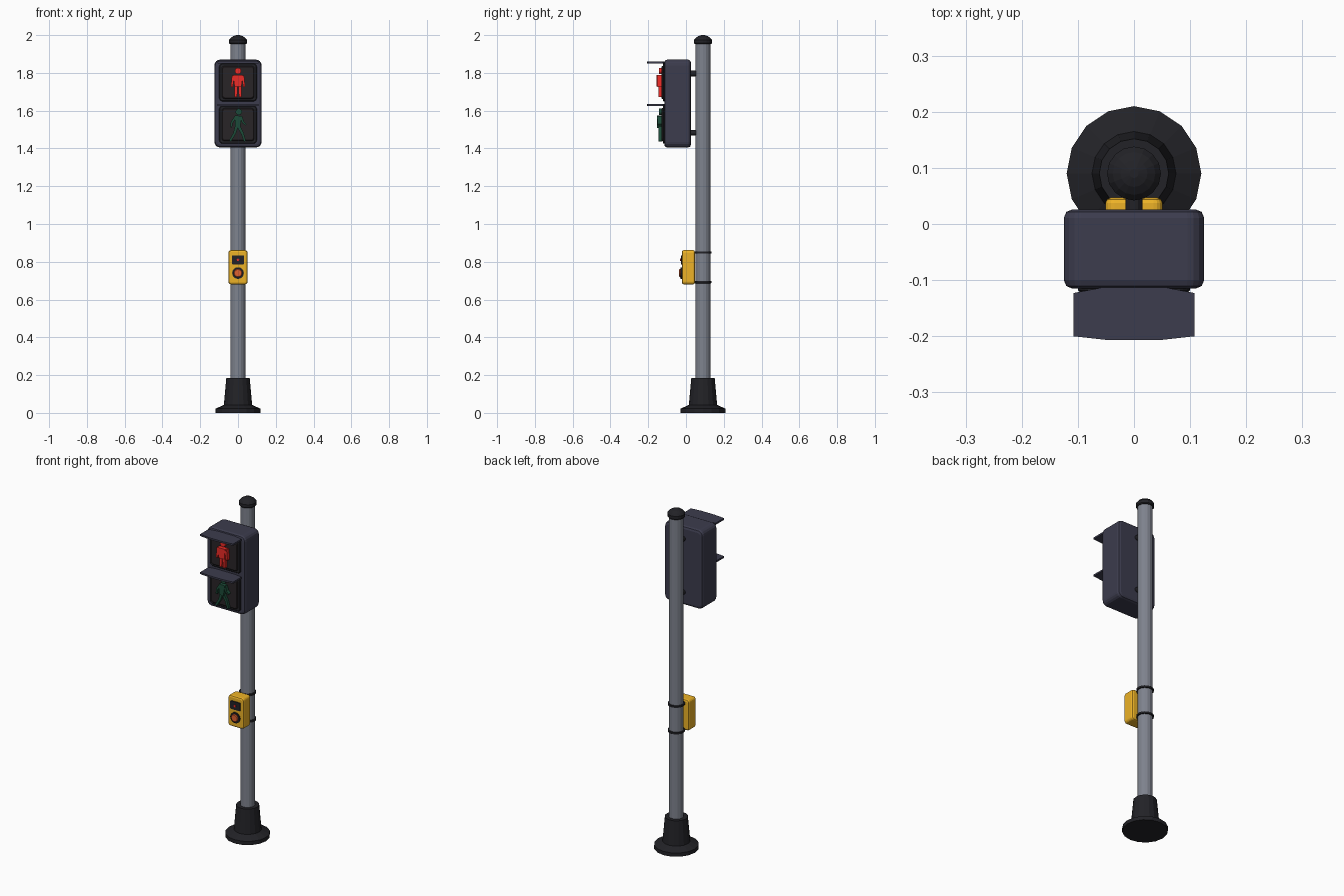
import bpy, bmesh, math

if "Cube" in bpy.data.objects:
    bpy.data.objects.remove(bpy.data.objects["Cube"])

PY = 0.09  # pole axis y


def material(name, r, g, b):
    m = bpy.data.materials.new(name)
    m.diffuse_color = (r, g, b, 1)
    m.use_nodes = True
    m.node_tree.nodes["Principled BSDF"].inputs["Base Color"].default_value = m.diffuse_color
    return m


STEEL = material("steel", 0.21, 0.225, 0.27)
BLACK = material("black", 0.016, 0.016, 0.02)
SHELL = material("housing_blue", 0.045, 0.045, 0.075)
LENS = material("lens", 0.022, 0.018, 0.02)
RED = material("red", 0.85, 0.025, 0.02)
GREEN = material("green", 0.012, 0.07, 0.04)
YELLOW = material("yellow", 0.85, 0.45, 0.02)
ORANGE = material("orange", 0.75, 0.12, 0.03)


def finish(name, bm, mat, bevel=0.0, segs=2):
    bmesh.ops.recalc_face_normals(bm, faces=bm.faces)
    me = bpy.data.meshes.new(name)
    bm.to_mesh(me)
    bm.free()
    me.materials.append(mat)
    ob = bpy.data.objects.new(name, me)
    bpy.context.collection.objects.link(ob)
    if bevel:
        mod = ob.modifiers.new("bevel", 'BEVEL')
        mod.width, mod.segments = bevel, segs
        mod.limit_method, mod.angle_limit = 'ANGLE', math.radians(50)
    return ob


def lathe(name, profile, mat, sides=16):
    """Spin an (r, z) profile about the pole axis; ends are capped."""
    bm = bmesh.new()
    rings = []
    for r, z in profile:
        rings.append([bm.verts.new((r * math.cos(i * math.tau / sides),
                                    PY + r * math.sin(i * math.tau / sides), z))
                      for i in range(sides)])
    for a, b in zip(rings, rings[1:]):
        for i in range(sides):
            j = (i + 1) % sides
            bm.faces.new((a[i], a[j], b[j], b[i]))
    bm.faces.new(rings[0])
    bm.faces.new(rings[-1])
    return finish(name, bm, mat)


def prism(name, parts, mat, bevel=0.0, segs=2):
    """Extrude (x, z) outlines along y; parts = [(outline, y_front, y_back)]."""
    bm = bmesh.new()
    for outline, y0, y1 in parts:
        f = [bm.verts.new((x, y0, z)) for x, z in outline]
        b = [bm.verts.new((x, y1, z)) for x, z in outline]
        bm.faces.new(f)
        bm.faces.new(b)
        for i in range(len(f)):
            j = (i + 1) % len(f)
            bm.faces.new((f[i], f[j], b[j], b[i]))
    return finish(name, bm, mat, bevel, segs)


def rounded(hw, z0, z1, r, n=4):
    pts = []
    for k, (cx, cz) in enumerate([(hw - r, z1 - r), (r - hw, z1 - r),
                                  (r - hw, z0 + r), (hw - r, z0 + r)]):
        for i in range(n + 1):
            a = (k + i / n) * math.pi / 2
            pts.append((cx + r * math.cos(a), cz + r * math.sin(a)))
    return pts


def circle(x, z, r, n=16):
    return [(x + r * math.cos(i * math.tau / n), z + r * math.sin(i * math.tau / n))
            for i in range(n)]


def limb(x0, z0, x1, z1, w0, w1):
    d = math.hypot(x1 - x0, z1 - z0)
    nx, nz = (z0 - z1) / d / 2, (x1 - x0) / d / 2
    return [(x0 + nx * w0, z0 + nz * w0), (x0 - nx * w0, z0 - nz * w0),
            (x1 - nx * w1, z1 - nz * w1), (x1 + nx * w1, z1 + nz * w1)]


# Pole, flared base and domed cap
lathe("pole", [(0.04, 0.1), (0.04, 1.965)], STEEL)
lathe("pole_base", [(0.12, 0), (0.12, 0.022), (0.075, 0.042), (0.062, 0.185)], BLACK)
lathe("pole_cap", [(0.044, 1.952), (0.048, 1.957), (0.048, 1.974), (0.038, 1.986),
                   (0.024, 1.995), (0.008, 2.0)], BLACK)

# Signal housing and its brackets to the pole
prism("signal_housing", [(rounded(0.125, 1.405, 1.87, 0.03), -0.115, 0.026)], SHELL, 0.015)
for n, z in (("lower", 1.483), ("upper", 1.797)):
    prism(n + "_bracket", [(circle(0, z, 0.015, 12), 0.02, 0.07)], BLACK)

# Lens frames, lenses and visors
for n, z in (("lower", 1.527), ("upper", 1.751)):
    prism(n + "_lens_frame", [(rounded(0.1, z - 0.102, z + 0.1, 0.02), -0.122, -0.11)],
          BLACK, 0.004, 1)
    prism(n + "_lens", [(rounded(0.086, z - 0.088, z + 0.086, 0.015), -0.131, -0.118)],
          LENS, 0.005, 1)
    bm = bmesh.new()
    half = [(0.045, -0.207), (0.108, -0.2), (0.108, -0.123), (0.05, -0.112)]
    outline = half + [(-x, y) for x, y in reversed(half)]
    top = z + 0.109
    face = bm.faces.new([bm.verts.new((x, y, top)) for x, y in outline])
    ext = bmesh.ops.extrude_face_region(bm, geom=[face])
    for v in ext["geom"]:
        if isinstance(v, bmesh.types.BMVert):
            v.co.z -= 0.01
    finish(n + "_visor", bm, SHELL)

# Standing red figure
parts = [(circle(0, 1.81, 0.017), -0.143, -0.125),
         ([(-0.024, 1.788), (0.024, 1.788), (0.019, 1.728), (-0.019, 1.728)], -0.155, -0.125)]
for s in (-1, 1):
    parts.append((limb(s * 0.025, 1.785, s * 0.033, 1.725, 0.014, 0.01), -0.152, -0.125))
    parts.append((limb(s * 0.01, 1.73, s * 0.012, 1.673, 0.018, 0.014), -0.146, -0.125))
prism("standing_figure", parts, RED)

# Walking green figure
prism("walking_figure", [
    (circle(0.004, 1.594, 0.017), -0.143, -0.125),
    (limb(0.003, 1.573, -0.003, 1.51, 0.036, 0.028), -0.153, -0.125),
    (limb(-0.012, 1.568, -0.034, 1.535, 0.013, 0.011), -0.15, -0.125),
    (limb(-0.034, 1.538, -0.036, 1.51, 0.011, 0.009), -0.15, -0.125),
    (limb(0.016, 1.568, 0.028, 1.535, 0.013, 0.011), -0.15, -0.125),
    (limb(0.027, 1.538, 0.042, 1.525, 0.011, 0.009), -0.15, -0.125),
    (limb(-0.008, 1.515, -0.02, 1.475, 0.017, 0.014), -0.146, -0.125),
    (limb(-0.019, 1.479, -0.042, 1.44, 0.014, 0.012), -0.146, -0.125),
    (limb(0.004, 1.515, 0.024, 1.478, 0.017, 0.014), -0.146, -0.125),
    (limb(0.023, 1.482, 0.036, 1.438, 0.014, 0.012), -0.146, -0.125)], GREEN)

# Push-button box with display, lamp and button
prism("button_box", [(rounded(0.051, 0.68, 0.862, 0.016), -0.022, 0.047)], YELLOW, 0.01)
prism("button_display", [(rounded(0.032, 0.786, 0.834, 0.004, 2), -0.027, -0.015)], BLACK)
prism("button_lamp", [(circle(0, 0.81, 0.007, 10), -0.031, -0.02)], RED)
prism("button_ring", [(circle(0, 0.74, 0.031), -0.029, -0.015)], BLACK)
prism("button", [(circle(0, 0.74, 0.022), -0.036, -0.02)], ORANGE, 0.003, 1)

# Clamp bands round the pole
for n, z in (("lower", 0.692), ("upper", 0.849)):
    lathe(n + "_clamp_band", [(0.038, z - 0.007), (0.046, z - 0.005), (0.046, z + 0.005),
                              (0.038, z + 0.007)], BLACK)
